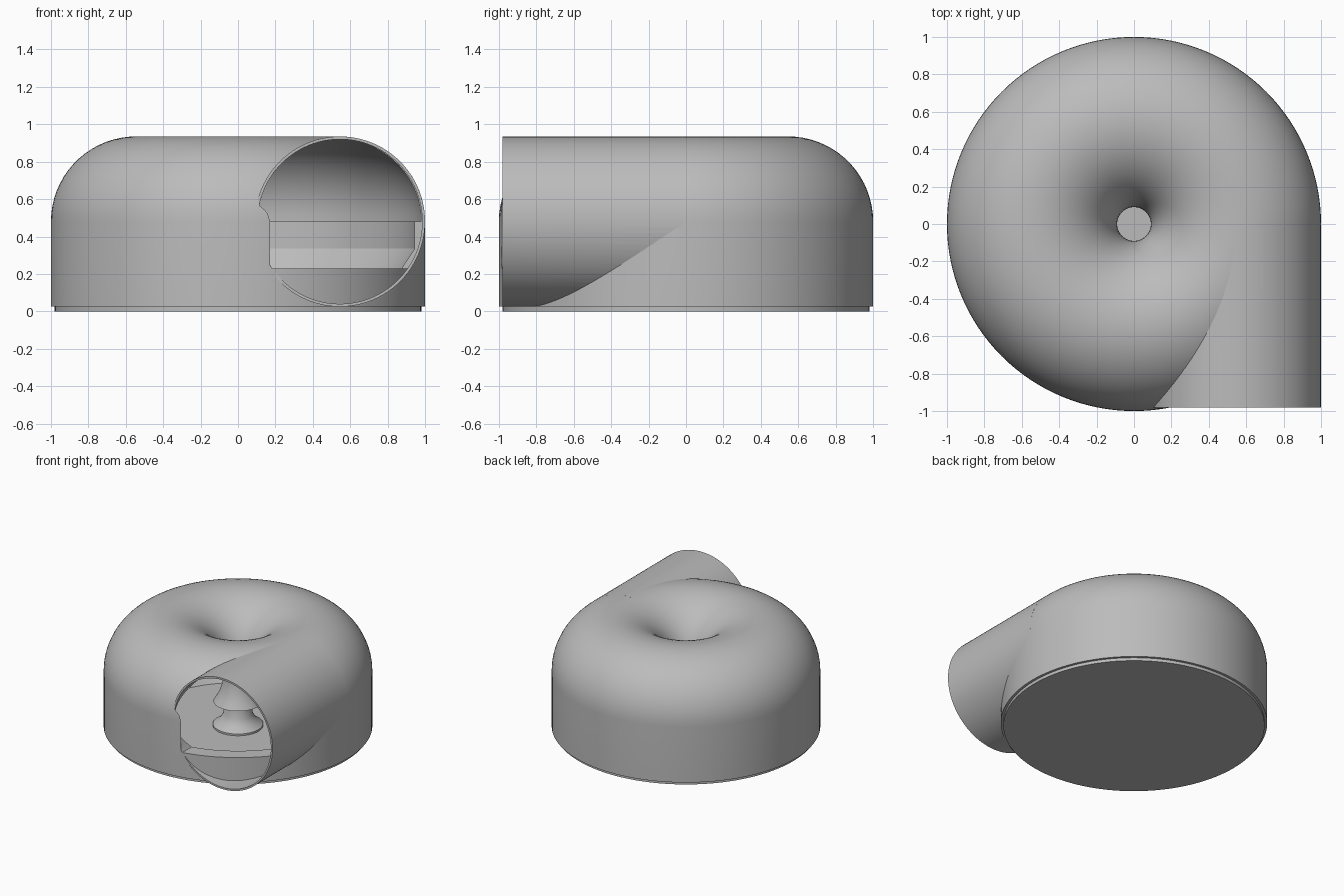
import bpy, bmesh, math
from mathutils import Matrix, Vector

if "Cube" in bpy.data.objects:
    bpy.data.objects.remove(bpy.data.objects["Cube"], do_unlink=True)

grey = bpy.data.materials.new("plain grey")
grey.use_nodes = True
grey.diffuse_color = (0.5, 0.5, 0.5, 1)
shader = grey.node_tree.nodes["Principled BSDF"]
shader.inputs["Base Color"].default_value = (0.5, 0.5, 0.5, 1)
shader.inputs["Roughness"].default_value = 0.6

RING, MID = 0.545, 0.48      # centre of the rounded tube section
OUTER, INNER = 0.455, 0.44   # tube radii
SILL = 0.23                  # lower edge of the opening in the wall


def make_object(name, bm):
    bmesh.ops.recalc_face_normals(bm, faces=bm.faces)
    mesh = bpy.data.meshes.new(name)
    bm.to_mesh(mesh)
    bm.free()
    mesh.materials.append(grey)
    obj = bpy.data.objects.new(name, mesh)
    bpy.context.collection.objects.link(obj)
    return obj


def revolve(name, profile, steps=128):
    bm = bmesh.new()
    verts = [bm.verts.new((r, 0, z)) for r, z in profile]
    edges = [bm.edges.new(pair) for pair in zip(verts, verts[1:])]
    bmesh.ops.spin(bm, geom=verts + edges, cent=(0, 0, 0), axis=(0, 0, 1),
                   angle=math.tau, steps=steps)
    bmesh.ops.remove_doubles(bm, verts=bm.verts, dist=1e-5)
    return make_object(name, bm)


def rod(name, radius, front, back):
    bm = bmesh.new()
    place = (Matrix.Translation((RING, (front + back) / 2, MID))
             @ Matrix.Rotation(math.pi / 2, 4, 'X'))
    bmesh.ops.create_cone(bm, cap_ends=True, segments=96, radius1=radius,
                          radius2=radius, depth=back - front, matrix=place)
    return make_object(name, bm)


def arc(radius, end, steps=40):
    return [(RING + radius * math.cos(end * i / steps),
             MID + radius * math.sin(end * i / steps)) for i in range(steps + 1)]


def cut(obj, cutter):
    mod = obj.modifiers.new("cut", 'BOOLEAN')
    mod.operation, mod.solver, mod.object = 'DIFFERENCE', 'EXACT', cutter
    bpy.context.view_layer.objects.active = obj
    bpy.ops.object.modifier_apply(modifier=mod.name)


def funnel_end(radius):
    return math.pi + math.asin((MID - SILL) / radius)


# Housing: stepped foot, rounded top, central funnel, inner dish and pedestal
foot = [(0, 0), (0.98, 0), (0.98, 0.025), (1, 0.025)]
dish = [(0.95, MID), (0.95, 0.335), (0.75, 0.03), (0.187, 0.03), (0.187, 0.045),
        (0.14, 0.08), (0.11, 0.13), (0.1, 0.2), (0, 0.2)]
housing = revolve("housing", foot + arc(OUTER, funnel_end(OUTER))
                  + arc(INNER, funnel_end(INNER))[::-1] + dish)

# Outlet pipe leaving the housing tangentially
outlet = rod("outlet_pipe", OUTER, -0.98, -0.02)
bore = rod("bore_cutter", INNER, -1.2, 0.1)
cut(outlet, bore)
solid = revolve("solid_cutter", foot + arc(OUTER, math.pi) + [(0.09, 0.2), (0, 0.2)])
cut(outlet, solid)

# Opening in the housing wall, above the sill
window = rod("window_cutter", INNER, -0.985, -0.1)
bm = bmesh.new()
bm.from_mesh(window.data)
found = bmesh.ops.bisect_plane(bm, geom=bm.verts[:] + bm.edges[:] + bm.faces[:],
                               plane_co=(0, 0, SILL), plane_no=(0, 0, 1),
                               clear_inner=True)
rim = [e for e in found["geom_cut"] if isinstance(e, bmesh.types.BMEdge)]
bmesh.ops.holes_fill(bm, edges=[e for e in bm.edges if e.is_boundary])
bmesh.ops.recalc_face_normals(bm, faces=bm.faces)
bm.to_mesh(window.data)
bm.free()
cut(housing, window)

for helper in (bore, solid, window):
    bpy.data.objects.remove(helper, do_unlink=True)

# Smooth shading with crisp rims
for obj in (housing, outlet):
    bpy.ops.object.select_all(action='DESELECT')
    obj.select_set(True)
    bpy.context.view_layer.objects.active = obj
    bpy.ops.object.shade_smooth_by_angle(angle=math.radians(30))
